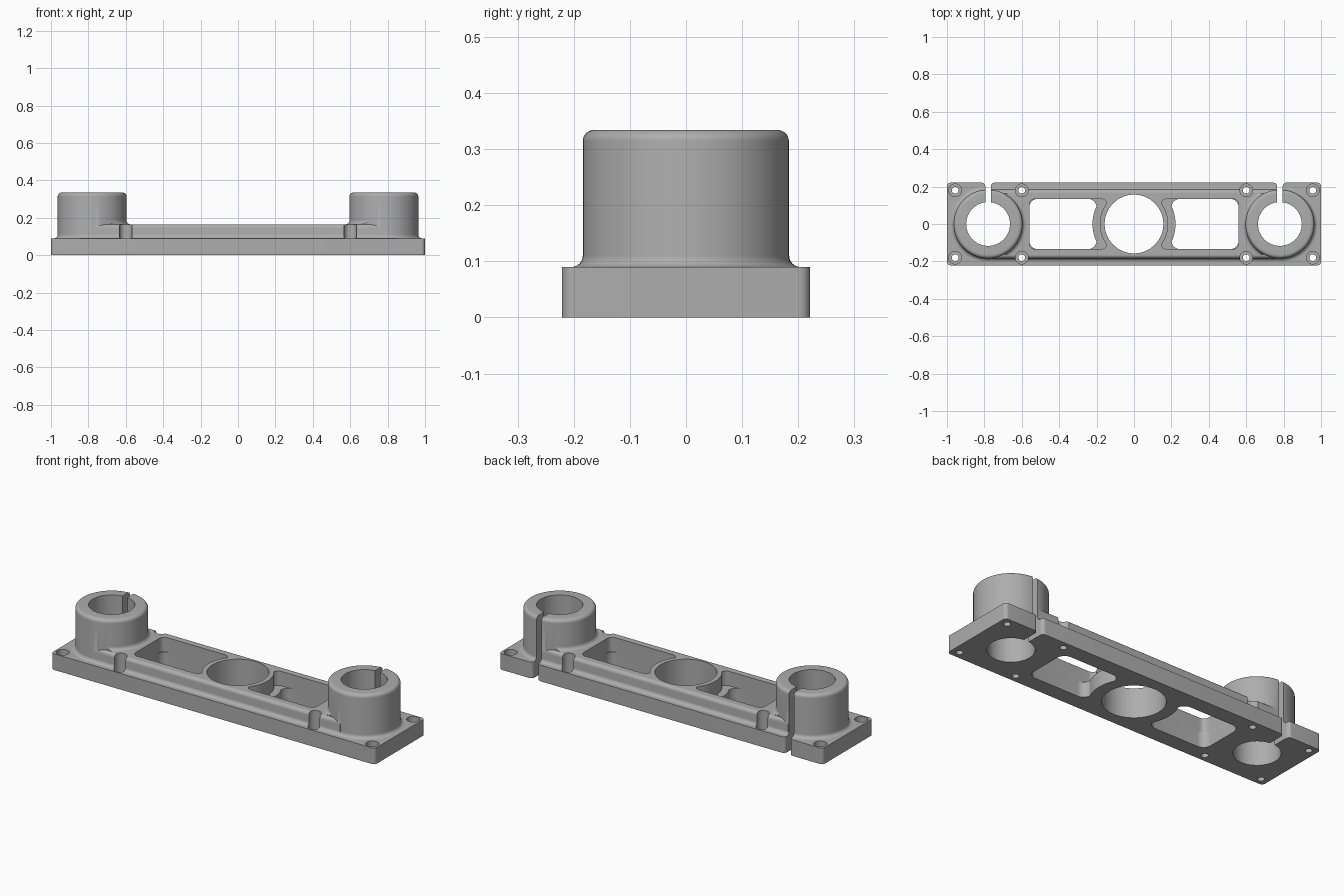
import bpy, bmesh
from math import sin, cos, pi, radians
from mathutils import Matrix, Vector

if "Cube" in bpy.data.objects:
    bpy.data.objects.remove(bpy.data.objects["Cube"], do_unlink=True)

PLATE_TOP, BAR_TOP, BOSS_TOP = 0.09, 0.165, 0.334
BOSS_X, BOSS_R, FILLET = 0.78, 0.184, 0.02

metal = bpy.data.materials.new("grey_metal")
metal.use_nodes = True
grey = (0.42, 0.42, 0.42, 1)
metal.diffuse_color = grey
metal.node_tree.nodes["Principled BSDF"].inputs["Base Color"].default_value = grey


def make(name, bm):
    bmesh.ops.recalc_face_normals(bm, faces=bm.faces)
    mesh = bpy.data.meshes.new(name)
    bm.to_mesh(mesh)
    bm.free()
    obj = bpy.data.objects.new(name, mesh)
    bpy.context.collection.objects.link(obj)
    mesh.materials.append(metal)
    return obj


def arc(cx, cy, r, a0, a1, n=8):
    angles = [radians(a0 + (a1 - a0) * i / n) for i in range(n + 1)]
    return [(cx + r * cos(a), cy + r * sin(a)) for a in angles]


def prism(name, outline, z0, z1, matrix=Matrix()):
    bm = bmesh.new()
    face = bm.faces.new([bm.verts.new((x, y, z0)) for x, y in outline])
    top = bmesh.ops.extrude_face_region(bm, geom=[face])["geom"]
    moved = [v for v in top if isinstance(v, bmesh.types.BMVert)]
    bmesh.ops.translate(bm, verts=moved, vec=(0, 0, z1 - z0))
    bm.transform(matrix)
    return make(name, bm)


def rounded(x0, x1, y, r):
    return (arc(x1 - r, y - r, r, 0, 90) + arc(x0 + r, y - r, r, 90, 180)
            + arc(x0 + r, r - y, r, 180, 270) + arc(x1 - r, r - y, r, 270, 360))


def cylinder(name, x, y, r, z0, z1, n=96):
    return prism(name, arc(x, y, r, 0, 360, n)[:-1], z0, z1)


def lathe(name, profile, x, n=96):
    bm = bmesh.new()
    verts = [bm.verts.new((r, 0, z)) for r, z in profile]
    edges = [bm.edges.new(pair) for pair in zip(verts, verts[1:])]
    bmesh.ops.spin(bm, geom=verts + edges, axis=(0, 0, 1), cent=(0, 0, 0),
                   angle=2 * pi, steps=n)
    bmesh.ops.remove_doubles(bm, verts=bm.verts, dist=1e-5)
    bmesh.ops.translate(bm, verts=bm.verts, vec=(x, 0, 0))
    return make(name, bm)


def combine(obj, other, operation):
    mod = obj.modifiers.new(operation.lower(), "BOOLEAN")
    mod.operation, mod.solver, mod.object = operation, "EXACT", other
    bpy.context.view_layer.objects.active = obj
    bpy.ops.object.modifier_apply(modifier=mod.name)
    bpy.data.objects.remove(other, do_unlink=True)


def flared(r, z, top):
    """Profile side: concave fillet at height z, rounded shoulder at top."""
    return ([(r + FILLET, z - 0.03)] + arc(r + FILLET, z + FILLET, FILLET, 270, 180)
            + arc(r - FILLET, top - FILLET, FILLET, 0, 90))


# Base plate
body = prism("mounting_bracket", rounded(-1, 1, 0.221, 0.02), 0, PLATE_TOP)

# Raised bar, profile in y-z swept along x
side = flared(0.184, PLATE_TOP, BAR_TOP)
bar_outline = side + [(-y, z) for y, z in reversed(side)]
along_x = Matrix(((0, 0, 1, 0), (1, 0, 0, 0), (0, 1, 0, 0), (0, 0, 0, 1)))
combine(body, prism("bar", bar_outline, -0.76, 0.76, along_x), "UNION")

# Clamp bosses, with a fillet where each one meets the bar
for s in (-1, 1):
    profile = flared(BOSS_R, PLATE_TOP, BOSS_TOP)
    boss = lathe("boss", [(0, 0.06)] + profile + [(0, BOSS_TOP)], s * BOSS_X)
    combine(body, boss, "UNION")
    ring = ([(0, 0.13), (BOSS_R + FILLET, 0.13)]
            + arc(BOSS_R + FILLET, BAR_TOP + FILLET, FILLET, 270, 180)
            + [(0, BAR_TOP + FILLET)])
    blend = lathe("boss_fillet", ring, s * BOSS_X)
    limit = prism("limit", rounded(min(s * 0.5, s * 0.75), max(s * 0.5, s * 0.75),
                                   0.163, 0.01), 0.1, 0.3)
    combine(blend, limit, "INTERSECT")
    combine(body, blend, "UNION")

# Bores
combine(body, cylinder("bore", 0, 0, 0.157, -0.1, 0.4), "DIFFERENCE")
for s in (-1, 1):
    combine(body, cylinder("bore", s * BOSS_X, 0, 0.117, -0.1, 0.5), "DIFFERENCE")

    # Clamp slot, open to the back with rounded mouth
    half = [(0.015, 0.05)] + arc(0.035, 0.201, 0.02, 180, 90) + [(0.035, 0.3)]
    slot = half + [(-x, y) for x, y in reversed(half)]
    slot = [(x + s * BOSS_X, y) for x, y in slot]
    combine(body, prism("slot", slot, -0.1, 0.5), "DIFFERENCE")

    # Window through the bar, and wider pocket curved around the middle bore
    for x0, keep, depth, r in ((0.2, 0.222, -0.1, 0.045), (0.145, 0.183, 0.085, 0.03)):
        ends = sorted((s * x0, s * 0.56))
        window = prism("window", rounded(*ends, 0.134, r), depth, 0.3)
        combine(window, cylinder("hub", 0, 0, keep, -0.2, 0.4), "DIFFERENCE")
        combine(body, window, "DIFFERENCE")

    # Screw holes with counterbores
    for x in (0.956, 0.6):
        for y in (-0.18, 0.18):
            combine(body, cylinder("counterbore", s * x, y, 0.034, 0.05, 0.24, 32), "DIFFERENCE")
            combine(body, cylinder("screw_hole", s * x, y, 0.018, -0.1, 0.2, 32), "DIFFERENCE")

# Shading
bpy.ops.object.select_all(action="DESELECT")
body.select_set(True)
bpy.context.view_layer.objects.active = body
bpy.ops.object.shade_smooth_by_angle(angle=radians(30))
